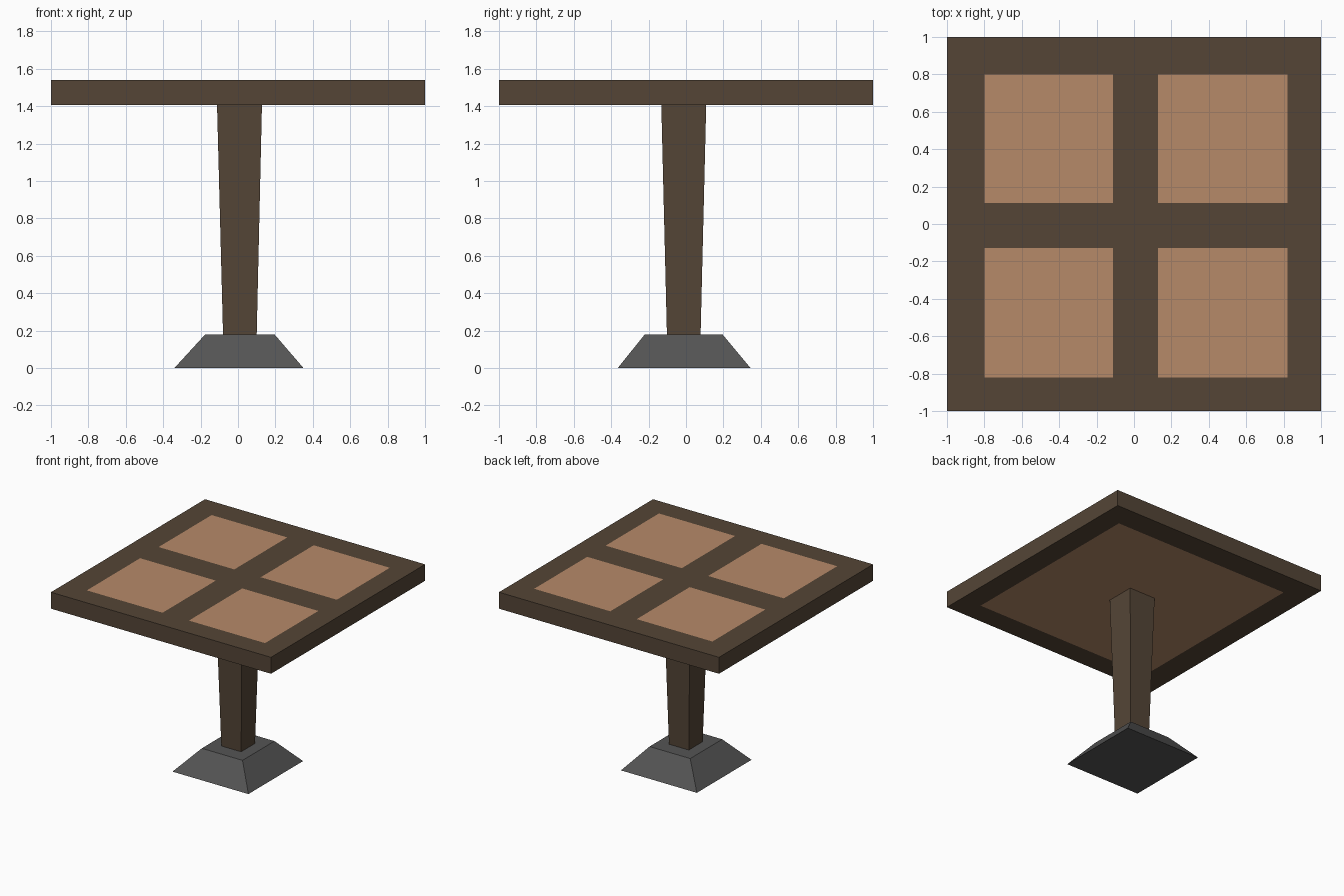
import bpy, bmesh
from mathutils import Vector

if "Cube" in bpy.data.objects:
    bpy.data.objects.remove(bpy.data.objects["Cube"])


def material(name, color):
    m = bpy.data.materials.new(name)
    m.diffuse_color = (*color, 1)
    m.use_nodes = True
    m.node_tree.nodes["Principled BSDF"].inputs["Base Color"].default_value = m.diffuse_color
    return m


dark_wood = material("dark_wood", (0.089, 0.06, 0.037))
tan_wood = material("tan_wood", (0.47, 0.255, 0.141))
dark_grey = material("dark_grey", (0.09, 0.09, 0.09))


def add_object(name, bm, mats):
    bmesh.ops.recalc_face_normals(bm, faces=bm.faces)
    me = bpy.data.meshes.new(name)
    bm.to_mesh(me)
    bm.free()
    for m in mats:
        me.materials.append(m)
    ob = bpy.data.objects.new(name, me)
    bpy.context.collection.objects.link(ob)
    return ob


def tapered_box(bottom, top, z0, z1):
    """Box whose bottom and top rectangles are (x0, x1, y0, y1)."""
    bm = bmesh.new()
    bmesh.ops.create_cube(bm, size=2)
    for v in bm.verts:
        x0, x1, y0, y1 = top if v.co.z > 0 else bottom
        v.co = (x1 if v.co.x > 0 else x0,
                y1 if v.co.y > 0 else y0,
                z1 if v.co.z > 0 else z0)
    return bm


# Base: flared foot
add_object("base", tapered_box((-0.34, 0.35, -0.365, 0.345),
                               (-0.175, 0.195, -0.22, 0.195), 0, 0.18), [dark_grey])

# Post: widens towards the table top
add_object("post", tapered_box((-0.08, 0.1, -0.102, 0.078),
                               (-0.112, 0.128, -0.132, 0.108), 0.18, 1.405), [dark_wood])

# Table top: slab cut along the frame lines, with flush inlaid panels
x_cuts = (-0.8, -0.112, 0.128, 0.82)
y_cuts = (-0.82, -0.128, 0.112, 0.8)
square = (-1, 1, -1, 1)
bm = tapered_box(square, square, 1.405, 1.54)
for axis, cuts in ((0, x_cuts), (1, y_cuts)):
    normal = Vector((axis == 0, axis == 1, 0))
    for c in cuts:
        bmesh.ops.bisect_plane(bm, geom=bm.verts[:] + bm.edges[:] + bm.faces[:],
                               plane_co=normal * c, plane_no=normal)
bm.normal_update()
for f in bm.faces:
    c = f.calc_center_median()
    inside = x_cuts[0] < c.x < x_cuts[3] and y_cuts[0] < c.y < y_cuts[3]
    on_cross = x_cuts[1] < c.x < x_cuts[2] or y_cuts[1] < c.y < y_cuts[2]
    # four panels above, one full panel below
    if abs(f.normal.z) > 0.5 and inside and (f.normal.z < 0 or not on_cross):
        f.material_index = 1
add_object("table_top", bm, [dark_wood, tan_wood])
